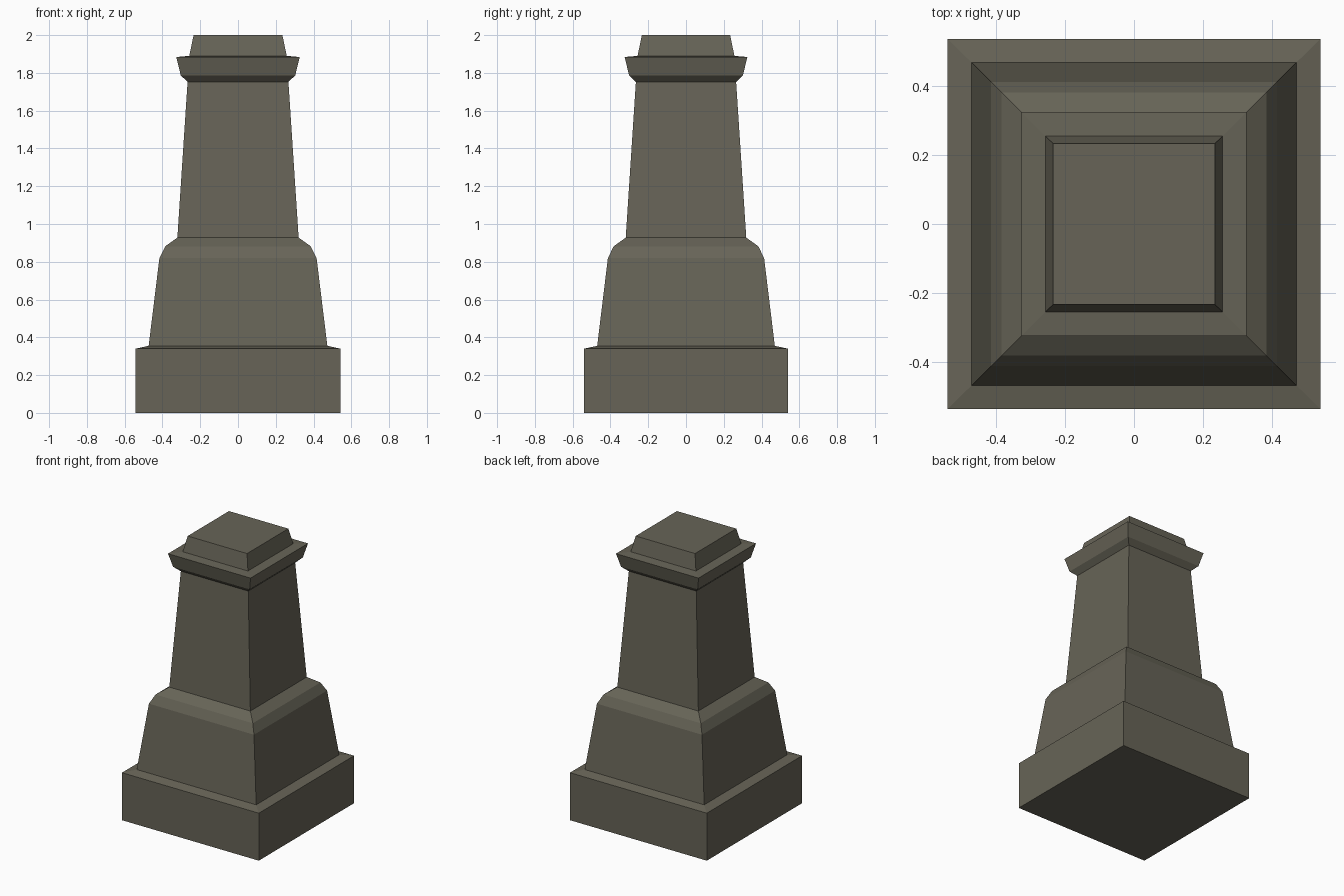
import bpy, bmesh

if "Cube" in bpy.data.objects:
    bpy.data.objects.remove(bpy.data.objects["Cube"])

stone = bpy.data.materials.new("dark grey stone")
stone.diffuse_color = (0.135, 0.127, 0.095, 1)
stone.use_nodes = True
stone.node_tree.nodes["Principled BSDF"].inputs["Base Color"].default_value = stone.diffuse_color

DEPTH = 0.994  # the pillar is very slightly shallower than wide


def stepped_block(name, profile):
    """Square lofted block from (half width, height) pairs, capped at both ends."""
    bm = bmesh.new()
    rings = []
    for r, z in profile:
        rings.append([bm.verts.new((sx * r, sy * r * DEPTH, z))
                      for sx, sy in ((-1, -1), (1, -1), (1, 1), (-1, 1))])
    for low, high in zip(rings, rings[1:]):
        for i in range(4):
            j = (i + 1) % 4
            bm.faces.new((low[i], low[j], high[j], high[i]))
    bm.faces.new(rings[0][::-1])
    bm.faces.new(rings[-1])
    mesh = bpy.data.meshes.new(name)
    bm.to_mesh(mesh)
    bm.free()
    mesh.materials.append(stone)
    obj = bpy.data.objects.new(name, mesh)
    bpy.context.collection.objects.link(obj)
    return obj


# one continuous pillar: plinth, rounded pedestal, tapering shaft, cornice, cap
stepped_block("stone_pillar", [
    (0.542, 0.0), (0.542, 0.34),                                # plinth
    (0.473, 0.355), (0.416, 0.82), (0.385, 0.882),              # pedestal
    (0.321, 0.928), (0.267, 1.752),                             # shaft
    (0.303, 1.787), (0.327, 1.884),                             # cornice
    (0.258, 1.89), (0.235, 2.0),                                # cap
])
